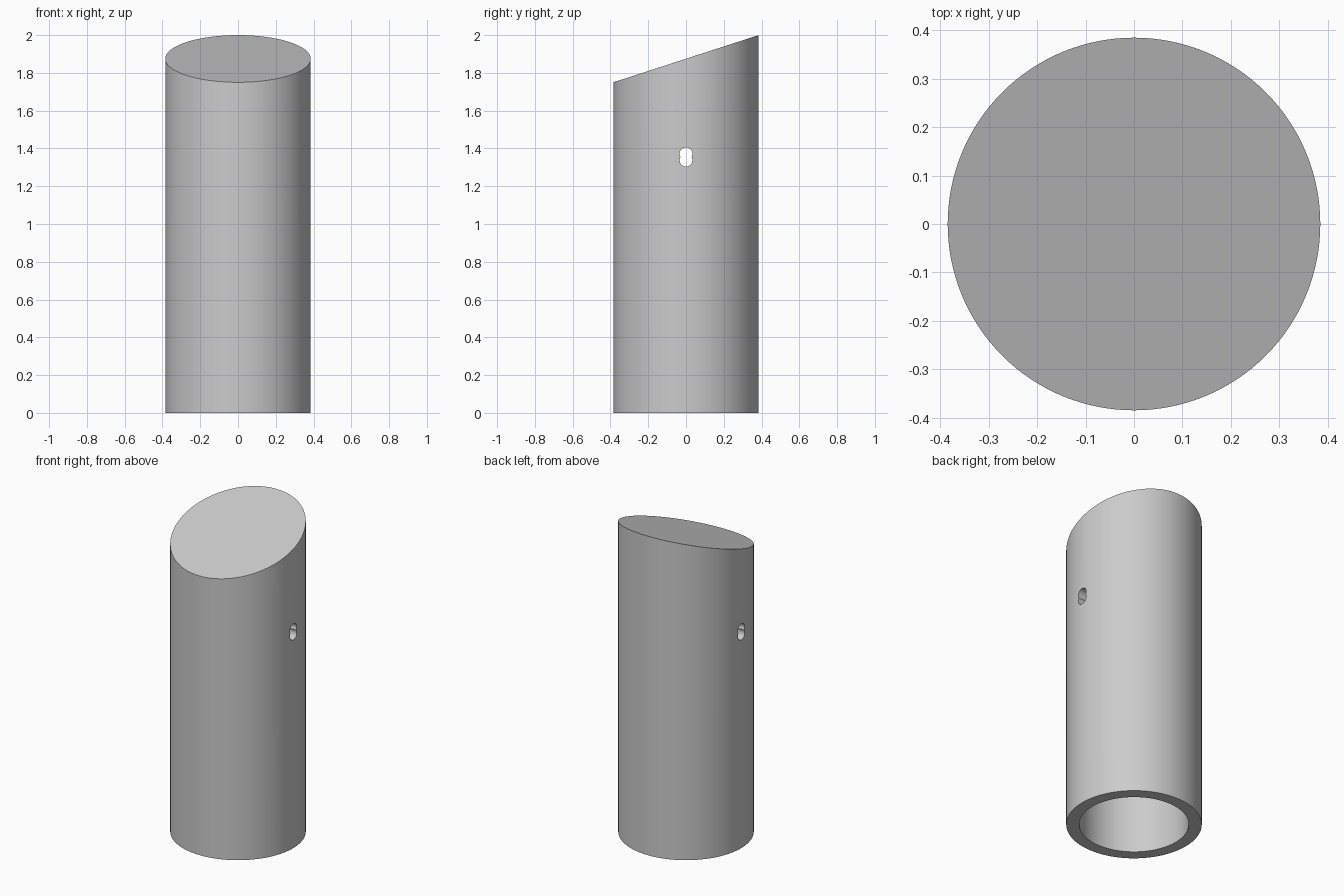
import bpy
import math

RADIUS, BORE_RADIUS = 0.385, 0.311
FRONT_TOP, BACK_TOP = 1.75, 2.0

if "Cube" in bpy.data.objects:
    bpy.data.objects.remove(bpy.data.objects["Cube"], do_unlink=True)

grey = bpy.data.materials.new("plain_grey")
grey.use_nodes = True
grey.diffuse_color = (0.6, 0.6, 0.6, 1)
grey.node_tree.nodes["Principled BSDF"].inputs["Base Color"].default_value = grey.diffuse_color


def cylinder(name, radius, depth, location, sides, rotation=(0, 0, 0)):
    bpy.ops.mesh.primitive_cylinder_add(
        vertices=sides, radius=radius, depth=depth, location=location, rotation=rotation)
    obj = bpy.context.object
    obj.name = name
    obj.data.materials.append(grey)
    bpy.ops.object.transform_apply(location=True, rotation=True, scale=True)
    return obj


def cut(target, cutter):
    cutter.hide_render = True
    mod = target.modifiers.new(cutter.name, 'BOOLEAN')
    mod.operation = 'DIFFERENCE'
    mod.solver = 'EXACT'
    mod.object = cutter
    bpy.context.view_layer.objects.active = target
    bpy.ops.object.modifier_apply(modifier=mod.name)
    bpy.data.objects.remove(cutter, do_unlink=True)


# Sleeve body with a slanted closed top
body = cylinder("slanted_sleeve", RADIUS, 2, (0, 0, 1), 128)
middle = (FRONT_TOP + BACK_TOP) / 2
slope = (BACK_TOP - FRONT_TOP) / (2 * RADIUS)
for v in body.data.vertices:
    if v.co.z > 1:
        v.co.z = middle + slope * v.co.y

# Bore open at the bottom
cut(body, cylinder("bore", BORE_RADIUS, 1.8, (0, 0, 0.7), 128))

# Two overlapping cross holes forming a waisted slot
for z in (1.338, 1.372):
    cut(body, cylinder("cross_hole", 0.034, 1, (0, 0, z), 20, (0, math.pi / 2, 0)))

# Smooth walls with crisp rims
bpy.ops.object.select_all(action='DESELECT')
body.select_set(True)
bpy.context.view_layer.objects.active = body
bpy.ops.object.shade_smooth_by_angle(angle=math.radians(30))
